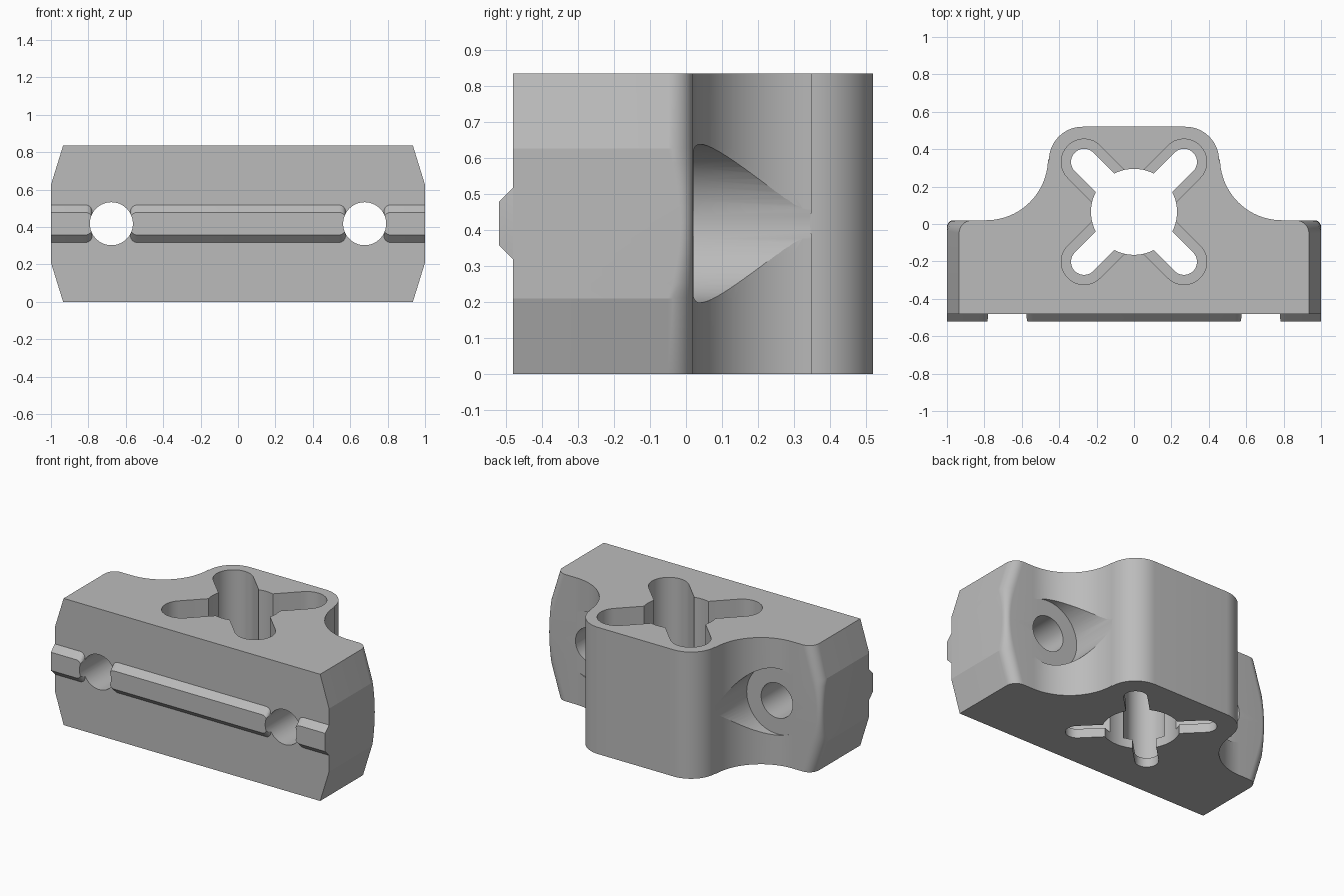
import bpy, bmesh
from math import cos, sin, pi, radians, sqrt
from mathutils import Matrix, Vector

cube = bpy.data.objects.get("Cube")
if cube:
    bpy.data.objects.remove(cube)

HEIGHT, MID = 0.835, 0.418
SOCKET_Y = 0.065

grey = bpy.data.materials.new("matte_grey")
grey.use_nodes = True
grey.diffuse_color = (0.5, 0.5, 0.5, 1)
grey.node_tree.nodes["Principled BSDF"].inputs["Base Color"].default_value = (0.5, 0.5, 0.5, 1)


def arc(cx, cy, r, start, end, n):
    angles = [radians(start + (end - start) * i / n) for i in range(n + 1)]
    return [(cx + r * cos(a), cy + r * sin(a)) for a in angles]


def loft(name, rings):
    """Closed solid through rings that have equal point counts."""
    bm = bmesh.new()
    loops = [[bm.verts.new(p) for p in ring] for ring in rings]
    n = len(loops[0])
    for low, high in zip(loops, loops[1:]):
        for i in range(n):
            j = (i + 1) % n
            bm.faces.new((low[i], low[j], high[j], high[i]))
    bm.faces.new(loops[0][::-1])
    bm.faces.new(loops[-1])
    bmesh.ops.recalc_face_normals(bm, faces=bm.faces)
    mesh = bpy.data.meshes.new(name)
    bm.to_mesh(mesh)
    bm.free()
    mesh.materials.append(grey)
    obj = bpy.data.objects.new(name, mesh)
    bpy.context.collection.objects.link(obj)
    return obj


def prism(name, outline, z0, z1):
    return loft(name, [[(x, y, z) for x, y in outline] for z in (z0, z1)])


def rod(name, x, z, r, y0, y1):
    circle = arc(x, z, r, 0, 360, 64)[:-1]
    return loft(name, [[(px, y, pz) for px, pz in circle] for y in (y0, y1)])


def cut(obj, cutter):
    mod = obj.modifiers.new("cut", "BOOLEAN")
    mod.operation = "DIFFERENCE"
    mod.solver = "EXACT"
    mod.object = cutter
    bpy.context.view_layer.objects.active = obj
    bpy.ops.object.modifier_apply(modifier=mod.name)


def body_outline(z):
    """Plan outline: ends taper near top and bottom, back corners are rounded."""
    off = abs(z - MID)
    w = 1 - 0.065 * max(0, (off - 0.208) / (MID - 0.208))
    r = 0.035 + 0.035 * min(1, off / 0.208) ** 2
    half = [(w, -0.48)]
    half += arc(w - r, 0.02 - r, r, 0, 90, 8)
    half += arc(0.79, 0.35, 0.33, 270, 180, 20)
    half += arc(0.275, 0.34, 0.18, 0, 90, 16)
    return [(x, y, z) for x, y in half + [(-x, y) for x, y in reversed(half)]]


# Main block
levels = [0, 0.21] + [0.21 + 0.416 * i / 10 for i in range(1, 10)] + [0.626, HEIGHT]
body = loft("body", [body_outline(z) for z in levels])


# Front locating rails with sloped long edges
def rail(name, x0, x1, round0, round1):
    rings = []
    for y, h in ((-0.47, 0.1), (-0.48, 0.1), (-0.52, 0.06)):
        a, b = 0.035 * round0 + 0.0001, 0.035 * round1 + 0.0001
        pts = arc(x1 - b, MID + h - b, b, 0, 90, 6) + arc(x0 + a, MID + h - a, a, 90, 180, 6)
        pts += arc(x0 + a, MID - h + a, a, 180, 270, 6) + arc(x1 - b, MID - h + b, b, 270, 360, 6)
        rings.append([(x, y, z) for x, z in pts])
    return loft(name, rings)


rails = [rail("centre_rail", -0.575, 0.575, 1, 1),
         rail("left_rail", 0.78, 1.0, 1, 0),
         rail("right_rail", -1.0, -0.78, 0, 1)]

# Bolt holes and their back seats
cutters = []
for side in (-1, 1):
    hole = rod("bolt_hole_cutter", side * 0.677, MID, 0.115, -1, 1)
    seat = rod("bolt_seat_cutter", side * 0.677, MID, 0.22, 0.0205, 1)
    cutters += [hole, seat]
    cut(body, hole)
    cut(body, seat)
    for part in rails:
        if part.name == "centre_rail" or part.location.x + side * part.data.vertices[0].co.x > 0:
            cut(part, hole)


# Central bore with four diagonal slots, narrowed by a lip at the base
def slot_cutter(angle, r, z0):
    reach = 0.267 * sqrt(2)
    outline = [(0, r)] + [(0, -r)] + arc(reach, 0, r, -90, 90, 18)
    turn = Matrix.Rotation(radians(angle), 3, "Z")
    spun = [turn @ Vector((x, y, 0)) for x, y in outline]
    return prism("slot_cutter", [(p.x, p.y + SOCKET_Y) for p in spun], z0, 1)


bore = prism("bore_cutter", arc(0, SOCKET_Y, 0.23, 0, 360, 64)[:-1], -0.1, 1)
cutters.append(bore)
cut(body, bore)
for angle in (45, 135, 225, 315):
    for r, z0 in ((0.07, -0.1), (0.122, 0.06)):
        cutter = slot_cutter(angle, r, z0)
        cutters.append(cutter)
        cut(body, cutter)

for cutter in cutters:
    bpy.data.objects.remove(cutter)

# Smooth the curved walls, keep the hard edges
bpy.ops.object.select_all(action="DESELECT")
for part in [body] + rails:
    part.select_set(True)
bpy.context.view_layer.objects.active = body
bpy.ops.object.shade_smooth_by_angle(angle=radians(14))
